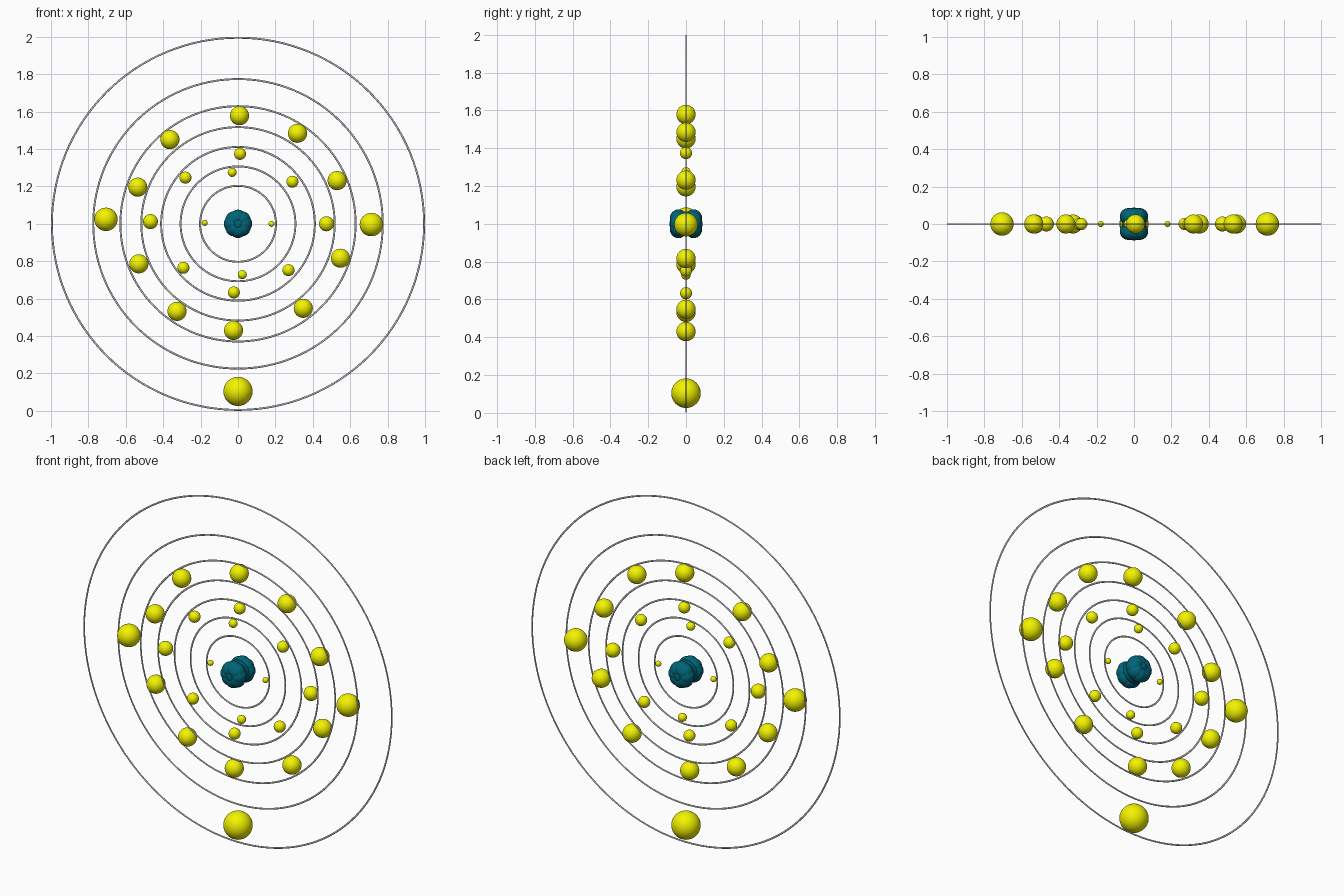
import bpy, bmesh
from math import sin, cos, pi
from mathutils import Matrix

if "Cube" in bpy.data.objects:
    bpy.data.objects.remove(bpy.data.objects["Cube"])

CENTRE_Z = 1.0


def material(name, rgb):
    m = bpy.data.materials.new(name)
    m.diffuse_color = (*rgb, 1)
    m.use_nodes = True
    m.node_tree.nodes["Principled BSDF"].inputs["Base Color"].default_value = m.diffuse_color
    return m


YELLOW = material("electron_yellow", (0.9, 0.9, 0.0))
TEAL = material("nucleus_teal", (0.0, 0.13, 0.19))


def finish(bm, name, mat=None):
    mesh = bpy.data.meshes.new(name)
    for f in bm.faces:
        f.smooth = True
    bm.to_mesh(mesh)
    bm.free()
    if mat:
        mesh.materials.append(mat)
    obj = bpy.data.objects.new(name, mesh)
    bpy.context.collection.objects.link(obj)
    return obj


def add_sphere(bm, x, y, z, r, u=32, v=16):
    bmesh.ops.create_uvsphere(bm, u_segments=u, v_segments=v, radius=r,
                              matrix=Matrix.Translation((x, y, z + CENTRE_Z)))


def orbit(name, outer, tube=0.005, n=128, sides=8):
    # thin wire ring around the y axis, slightly flattened in depth
    bm = bmesh.new()
    section = [(outer - tube + tube * cos(2 * pi * k / sides),
                0.6 * tube * sin(2 * pi * k / sides)) for k in range(sides)]
    rows = [[bm.verts.new((r * cos(2 * pi * i / n), y, CENTRE_Z + r * sin(2 * pi * i / n)))
             for r, y in section] for i in range(n)]
    for i in range(n):
        a, b = rows[i], rows[(i + 1) % n]
        for k in range(sides):
            j = (k + 1) % sides
            bm.faces.new((a[k], a[j], b[j], b[k]))
    bmesh.ops.recalc_face_normals(bm, faces=bm.faces)
    finish(bm, name)


# Orbits, inner to outer
for i, r in enumerate((0.208, 0.312, 0.416, 0.522, 0.634, 0.779, 1.0)):
    orbit(f"orbit_{i + 1}", r)

# Electrons per shell: radius, then (x, z) relative to the nucleus
shells = [
    (0.016, [(-0.178, 0.005), (0.179, 0.0)]),
    (0.024, [(-0.031, 0.275), (0.023, -0.272)]),
    (0.032, [(0.011, 0.374), (-0.281, 0.247), (0.291, 0.225),
             (-0.292, -0.235), (0.27, -0.248), (-0.022, -0.367)]),
    (0.040, [(-0.468, 0.012), (0.473, 0.0)]),
    (0.051, [(0.008, 0.578), (0.318, 0.484), (0.53, 0.231), (0.548, -0.184),
             (0.349, -0.452), (-0.024, -0.57), (-0.326, -0.468),
             (-0.53, -0.214), (-0.536, 0.196), (-0.364, 0.45)]),
    (0.0625, [(-0.706, 0.024), (0.713, -0.004)]),
    (0.078, [(0.0, -0.896)]),
]
for i, (r, spots) in enumerate(shells):
    bm = bmesh.new()
    for x, z in spots:
        add_sphere(bm, x, 0, z, r)
    finish(bm, f"electrons_{i + 1}", YELLOW)

# Nucleus: two clusters of merging balls, front and back
bm = bmesh.new()
for side in (-1, 1):
    add_sphere(bm, 0, side * 0.042, 0, 0.046, 24, 12)
    for k in range(8):
        a = 2 * pi * k / 8
        add_sphere(bm, 0.031 * cos(a), side * 0.040, 0.031 * sin(a), 0.045, 24, 12)
add_sphere(bm, 0, 0, 0, 0.066, 24, 12)
finish(bm, "nucleus", TEAL)
